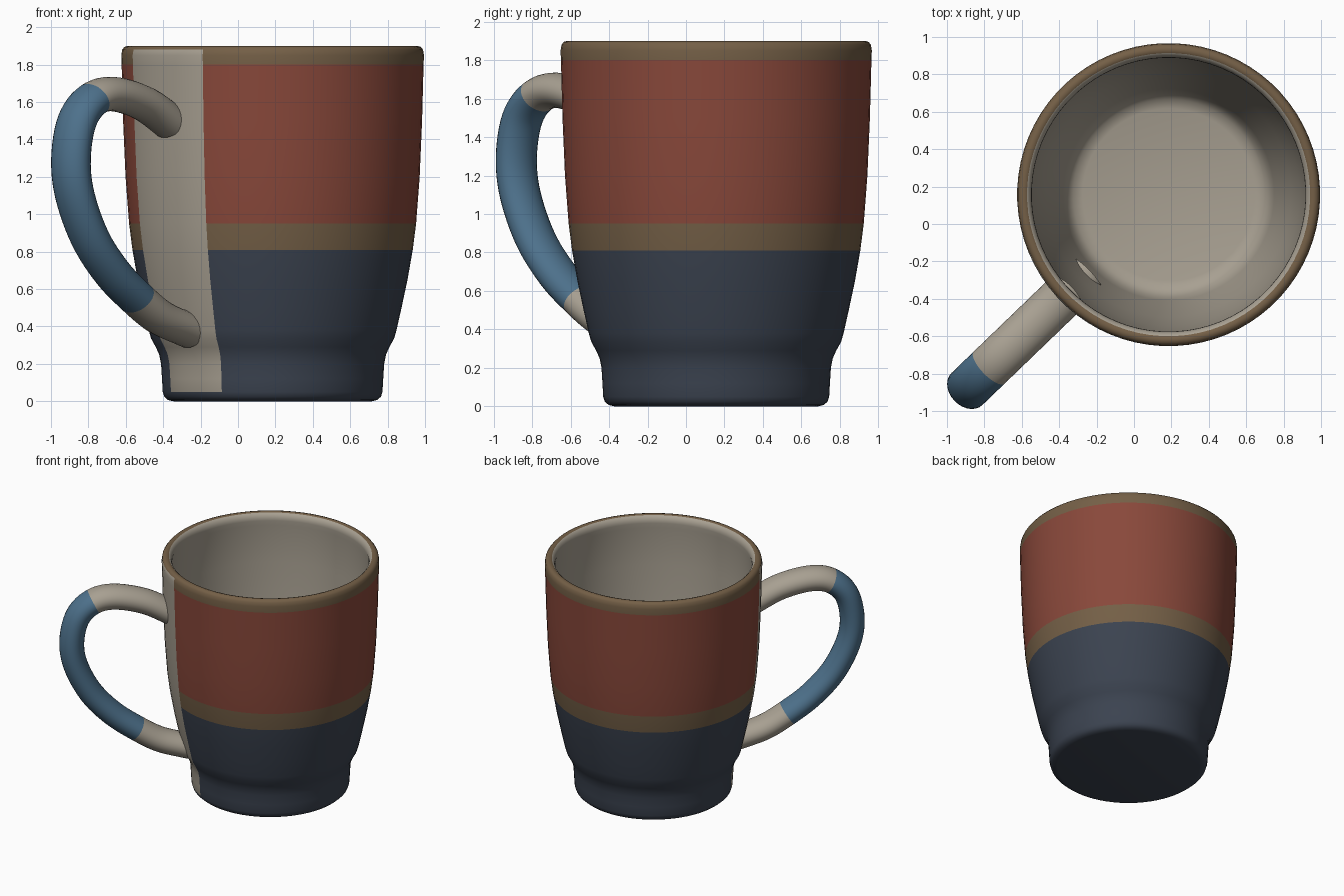
import bpy, bmesh, math
from mathutils import Vector

cube = bpy.data.objects.get("Cube")
if cube:
    bpy.data.objects.remove(cube, do_unlink=True)

CENTRE = Vector((0.185, 0.157, 0))
SEGMENTS = 72


def material(name, rgb):
    m = bpy.data.materials.new(name)
    m.use_nodes = True
    m.diffuse_color = (*rgb, 1)
    m.node_tree.nodes["Principled BSDF"].inputs["Base Color"].default_value = (*rgb, 1)
    return m


cream = material("cream glaze", (0.39, 0.35, 0.285))
brown = material("brown glaze", (0.175, 0.115, 0.062))
red = material("brick red glaze", (0.25, 0.065, 0.043))
navy = material("dark navy glaze", (0.044, 0.056, 0.08))
blue = material("blue glaze", (0.075, 0.165, 0.26))


def finish(bm, name, mats):
    bmesh.ops.recalc_face_normals(bm, faces=bm.faces)
    mesh = bpy.data.meshes.new(name)
    bm.to_mesh(mesh)
    bm.free()
    obj = bpy.data.objects.new(name, mesh)
    bpy.context.collection.objects.link(obj)
    for m in mats:
        mesh.materials.append(m)
    obj.location = CENTRE
    bpy.ops.object.select_all(action='DESELECT')
    obj.select_set(True)
    bpy.context.view_layer.objects.active = obj
    bpy.ops.object.shade_smooth_by_angle(angle=math.radians(50))
    return obj


# Mug body: one closed profile (radius, height) turned around z
outer = [(0, 0), (0.53, 0), (0.56, 0.007), (0.58, 0.025), (0.588, 0.05), (0.592, 0.12),
         (0.597, 0.2), (0.607, 0.25), (0.625, 0.29), (0.65, 0.335), (0.663, 0.38),
         (0.69, 0.5), (0.722, 0.65), (0.75, 0.81), (0.768, 0.95), (0.787, 1.2),
         (0.8, 1.5), (0.808, 1.8), (0.81, 1.85), (0.805, 1.88), (0.793, 1.895),
         (0.775, 1.9), (0.757, 1.895)]
inner = [(0.742, 1.88), (0.734, 1.86), (0.732, 1.84), (0.738, 1.8), (0.734, 1.5),
         (0.72, 1.2), (0.7, 0.95), (0.655, 0.65), (0.598, 0.4), (0.565, 0.25),
         (0.545, 0.17), (0.51, 0.125), (0.46, 0.11), (0, 0.11)]
bm = bmesh.new()
start = math.radians(2.5)
ring = [bm.verts.new((r * math.cos(start), r * math.sin(start), z)) for r, z in outer + inner]
edges = [bm.edges.new(pair) for pair in zip(ring, ring[1:])]
bmesh.ops.spin(bm, geom=ring + edges, axis=(0, 0, 1), cent=(0, 0, 0),
               angle=math.tau, steps=SEGMENTS, use_merge=False)
bmesh.ops.remove_doubles(bm, verts=bm.verts, dist=0.0005)

# Glaze bands by height, with an upright cream stripe behind the handle
BODY = [cream, brown, red, navy]
for f in bm.faces:
    c = f.calc_center_median()
    radius = math.hypot(c.x, c.y)
    side = math.degrees(math.atan2(-c.x, -c.y))
    limit = 0.5 + 0.14 * min(c.z, 1.0) if c.z > 0.08 else 0
    wall = max(0.55 if c.z > 0.06 else 0, limit)
    inside = radius < 0.749 if c.z > 1.2 else (c.z > 0.08 and radius < wall + 0.07 * min(c.z, 1.0))
    # Inner surface faces the axis or the sky; the outer rim is kept brown
    f.normal_update()
    if c.z > 1.2:
        lining = radius < 0.751
    else:
        lining = c.z > 0.06 and any(
            abs(v.co.z - z) < 0.002 and abs(math.hypot(v.co.x, v.co.y) - r) < 0.002
            for v in f.verts for r, z in inner)
    stripe = 27.5 < side < 67.5 and 0.05 < c.z < 1.88
    if lining or stripe:
        f.material_index = 0
    elif c.z > 1.8 or 0.81 < c.z < 0.95:
        f.material_index = 1
    else:
        f.material_index = 2 if c.z > 0.95 else 3
finish(bm, "mug_body", BODY)

# Handle: oval tube swept along a path given as (distance from axis, height)
path = [(0.76, 1.49), (0.951, 1.59), (1.174, 1.642), (1.333, 1.615), (1.451, 1.5),
        (1.497, 1.3), (1.468, 1.1), (1.354, 0.87), (1.188, 0.685), (1.007, 0.55),
        (0.84, 0.45), (0.66, 0.39), (0.61, 0.375)]
outward = Vector((-0.72, -0.694, 0))
lateral = Vector((0.694, -0.72, 0))
keys = [outward * s + Vector((0, 0, z)) for s, z in path]
STEPS, SIDES = 6, 28


def spline(a, b, c, d, t):
    return 0.5 * (2 * b + (c - a) * t + (2 * a - 5 * b + 4 * c - d) * t ** 2
                  + (3 * b - a - 3 * c + d) * t ** 3)


points = []
for i in range(len(keys) - 1):
    a, d = keys[max(i - 1, 0)], keys[min(i + 2, len(keys) - 1)]
    points += [spline(a, keys[i], keys[i + 1], d, k / STEPS) for k in range(STEPS)]
points.append(keys[-1])

bm = bmesh.new()
rings = []
for i, p in enumerate(points):
    tangent = (points[min(i + 1, len(points) - 1)] - points[max(i - 1, 0)]).normalized()
    normal = tangent.cross(lateral)
    angles = [math.tau * k / SIDES for k in range(SIDES)]
    rings.append([bm.verts.new(p + lateral * 0.119 * math.cos(a) + normal * 0.092 * math.sin(a))
                  for a in angles])
for i, (low, high) in enumerate(zip(rings, rings[1:])):
    for k in range(SIDES):
        n = (k + 1) % SIDES
        f = bm.faces.new((low[k], low[n], high[n], high[k]))
        f.material_index = 1 if 3 * STEPS <= i < 9 * STEPS else 0
bm.faces.new(rings[0])
bm.faces.new(rings[-1])
finish(bm, "handle", [cream, blue])
